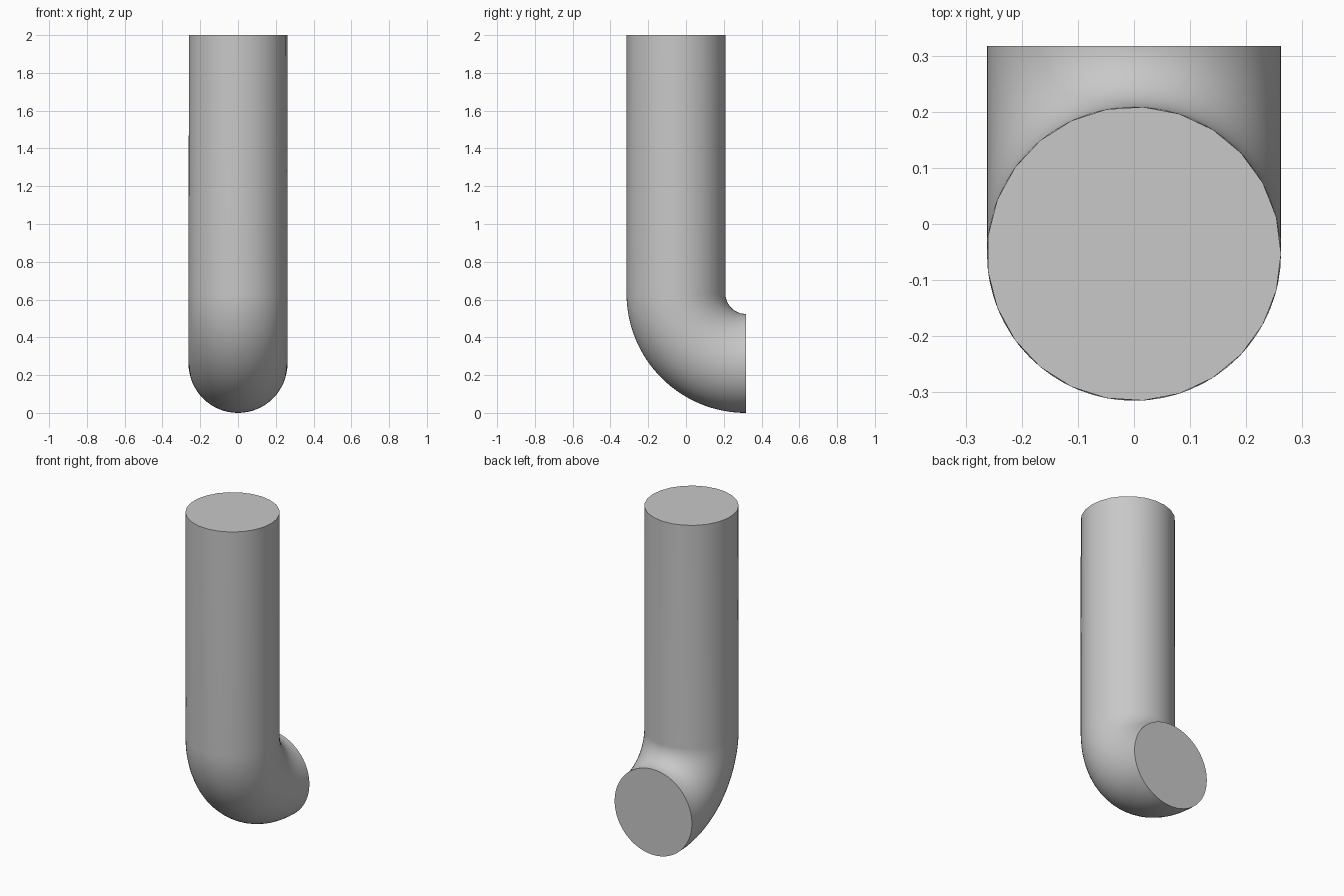
import bpy, bmesh, math

cube = bpy.data.objects.get("Cube")
if cube:
    bpy.data.objects.remove(cube, do_unlink=True)

R = 0.262            # pipe radius
BEND = 0.37          # bend centreline radius
END_Y = 0.317        # open end of the elbow
BEND_Z = R + BEND    # height where the bend starts
TOP = 2.0
TOP_SIDES, BEND_SIDES, BEND_STEPS = 25, 64, 32

grey = bpy.data.materials.new("light grey")
grey.use_nodes = True
colour = (0.58, 0.58, 0.58, 1)
grey.diffuse_color = colour
grey.node_tree.nodes["Principled BSDF"].inputs["Base Color"].default_value = colour

bm = bmesh.new()


def ring(sides, bend_angle, lift=0.0):
    """Circle across the pipe, at an angle along the bend."""
    verts = []
    for i in range(sides):
        a = math.tau * i / sides
        reach = BEND - R * math.sin(a)
        verts.append(bm.verts.new((R * math.cos(a),
                                   END_Y - reach * math.cos(bend_angle),
                                   BEND_Z - reach * math.sin(bend_angle) + lift)))
    return verts


def loft(low, high):
    """Join two rings, which may have different numbers of sides."""
    n, m = len(low), len(high)
    if n == m:
        for i in range(n):
            j = (i + 1) % n
            bm.faces.new((low[i], low[j], high[j], high[i]))
        return
    i = j = 0
    while i < n or j < m:
        a, b = low[i % n], high[j % m]
        if j >= m or (i < n and (i + 0.5) / n <= (j + 0.5) / m):
            bm.faces.new((a, low[(i + 1) % n], b))
            i += 1
        else:
            bm.faces.new((a, high[(j + 1) % m], b))
            j += 1


# Straight upright, then the quarter bend towards the back
rings = [ring(TOP_SIDES, 0, TOP - BEND_Z)]
rings += [ring(BEND_SIDES, math.pi / 2 * k / BEND_STEPS) for k in range(BEND_STEPS + 1)]
for high, low in zip(rings, rings[1:]):
    loft(low, high)

# Flat end caps
bm.faces.new(rings[0])
bm.faces.new(rings[-1])
bmesh.ops.recalc_face_normals(bm, faces=bm.faces)

mesh = bpy.data.meshes.new("elbow_pipe")
bm.to_mesh(mesh)
bm.free()
mesh.materials.append(grey)
pipe = bpy.data.objects.new("elbow_pipe", mesh)
bpy.context.collection.objects.link(pipe)

bpy.ops.object.select_all(action='DESELECT')
pipe.select_set(True)
bpy.context.view_layer.objects.active = pipe
bpy.ops.object.shade_smooth_by_angle(angle=math.radians(40))
